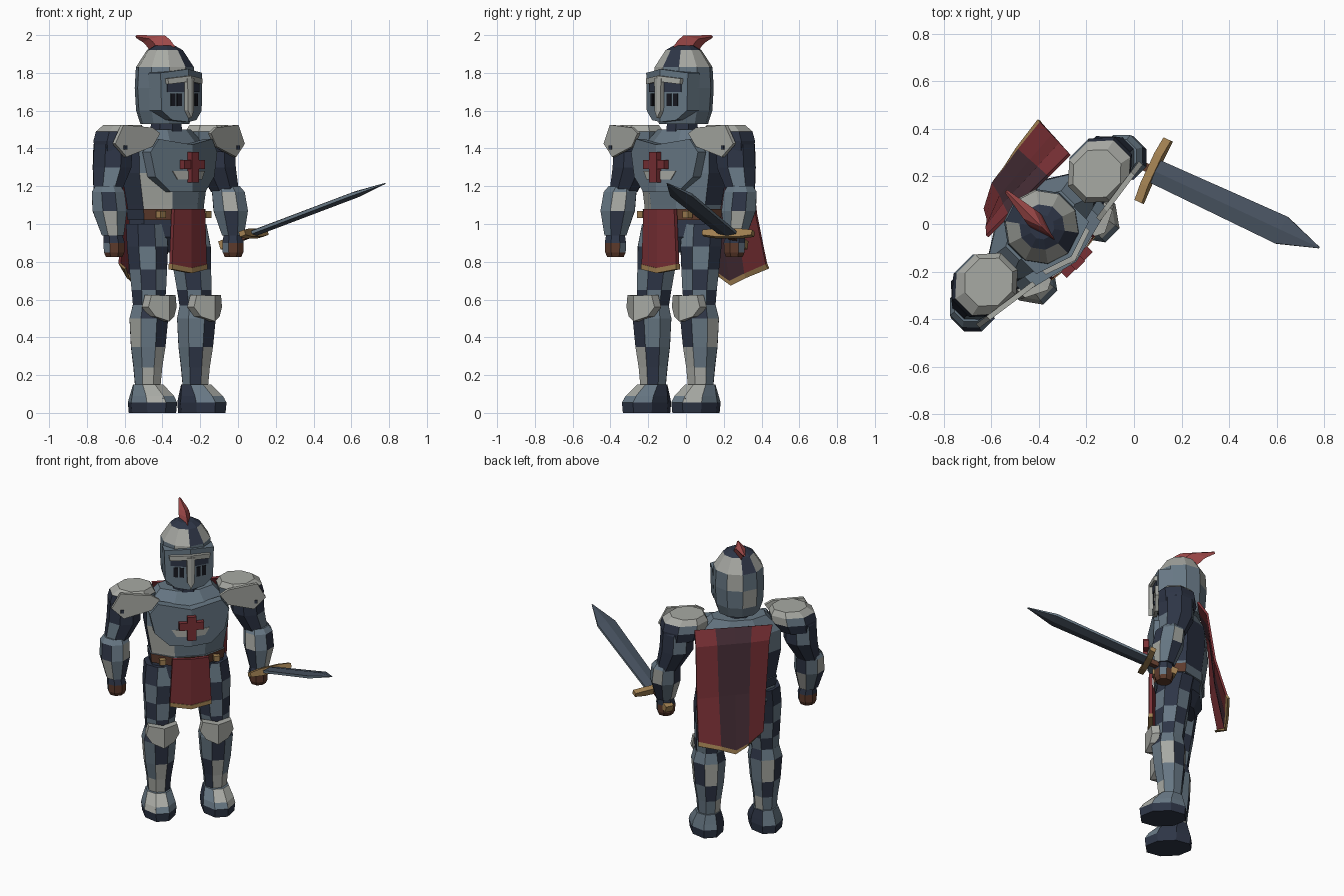
import bpy, bmesh, math
from mathutils import Matrix, Vector

if "Cube" in bpy.data.objects:
    bpy.data.objects.remove(bpy.data.objects["Cube"], do_unlink=True)

COLOURS = {
    "L": ("pale steel", (.39, .40, .37)), "M": ("blue steel", (.135, .185, .23)),
    "D": ("navy steel", (.027, .036, .062)), "R": ("red cloth", (.195, .03, .036)),
    "W": ("wine cloth", (.06, .026, .036)), "P": ("plume red", (.36, .07, .07)),
    "G": ("gold", (.36, .22, .085)), "B": ("brown leather", (.11, .043, .025)),
    "S": ("blade steel", (.06, .08, .11)), "K": ("eye black", (.008, .009, .014))}
KEYS = list(COLOURS)
MATS = []
for label, rgb in COLOURS.values():
    m = bpy.data.materials.new(label)
    m.use_nodes = True
    m.diffuse_color = (*rgb, 1)
    m.node_tree.nodes["Principled BSDF"].inputs["Base Color"].default_value = (*rgb, 1)
    MATS.append(m)

# The figure stands turned, looking towards +x -y
TURN = Matrix.Translation((-.38, -.02, 0)) @ Matrix.Rotation(math.pi / 4, 4, "Z")


def finish(name, bm, matrix=TURN):
    bmesh.ops.recalc_face_normals(bm, faces=bm.faces)
    bm.transform(matrix)
    mesh = bpy.data.meshes.new(name)
    bm.to_mesh(mesh)
    bm.free()
    for m in MATS:
        mesh.materials.append(m)
    ob = bpy.data.objects.new(name, mesh)
    bpy.context.collection.objects.link(ob)
    return ob


def skin(name, rings, pattern, matrix=TURN):
    """Closed rings joined band by band; one pattern word per band, one letter per side."""
    bm = bmesh.new()
    vs = [[bm.verts.new(p) for p in ring] for ring in rings]
    n = len(vs[0])
    for k in range(len(vs) - 1):
        word = pattern[k % len(pattern)]
        for i in range(n):
            j = (i + 1) % n
            f = bm.faces.new((vs[k][i], vs[k][j], vs[k + 1][j], vs[k + 1][i]))
            f.material_index = KEYS.index(word[i % len(word)])
    for ring, word in ((vs[0], pattern[0]), (vs[-1], pattern[-1])):
        bm.faces.new(ring).material_index = KEYS.index(word[0])
    return finish(name, bm, matrix)


def loft(name, sections, pattern, n=8, side=1):
    """Sections are (z, x, y, half width, half depth)."""
    rings = []
    for z, x, y, rx, ry in sections:
        angles = [2 * math.pi * (i + .5) / n for i in range(n)]
        rings.append([(side * (x + rx * 1.05 * math.cos(a)), y + ry * 1.05 * math.sin(a), z)
                      for a in angles])
    return skin(name, rings, pattern)


def plate(name, half, y, bend, thick, key, cx=0, sides=(1, -1)):
    """Upright plate from a half outline (x, z), bent back from its centre line."""
    bm = bmesh.new()
    for s in sides:
        front = [bm.verts.new((cx + s * x, y + bend * x, z)) for x, z in half]
        back = [bm.verts.new((cx + s * x, y + bend * x + thick, z)) for x, z in half]
        bm.faces.new(front)
        bm.faces.new(back[::-1])
        for i in range(len(half)):
            j = (i + 1) % len(half)
            bm.faces.new((front[i], front[j], back[j], back[i]))
    for f in bm.faces:
        f.material_index = KEYS.index(key)
    return finish(name, bm)


def box(name, centre, size, key, matrix=TURN):
    bm = bmesh.new()
    bmesh.ops.create_cube(bm, size=1, matrix=Matrix.Translation(centre) @ Matrix.Diagonal((*size, 1)))
    for f in bm.faces:
        f.material_index = KEYS.index(key)
    return finish(name, bm, matrix)


# Torso, hips, belt and neck
loft("torso", [(1.0, 0, 0, .22, .14), (1.1, 0, .005, .235, .15), (1.27, 0, .01, .265, .167),
               (1.4, 0, .01, .265, .16), (1.5, 0, .02, .17, .1)],
     ["DMDDLMMM", "DMDDLMMD", "DMMDMMMD", "M"])
loft("hips", [(.85, 0, 0, .15, .1), (.93, 0, 0, .24, .14), (1.04, 0, 0, .225, .14)], ["D", "DMMDDMDM"])
loft("belt", [(1.02, 0, 0, .235, .155), (1.08, 0, 0, .24, .157)], ["MMDDBBBB"])
loft("neck", [(1.44, 0, 0, .09, .09), (1.58, 0, 0, .08, .08)], ["D"])
for s in (1, -1):
    box("belt_buckle", (s * .17, -.13, 1.05), (.04, .035, .035), "G")

# Breastplate with its cross
plate("breastplate", [(0, 1.17), (.13, 1.17), (.22, 1.25), (.25, 1.38), (.2, 1.45), (0, 1.42)],
      -.195, .25, .06, "M")
plate("breastplate_trim", [(0, 1.235), (.09, 1.235), (.12, 1.28), (0, 1.28)], -.2, .25, .009, "L")
box("cross_upright", (0, -.202, 1.3), (.055, .035, .16), "R")
box("cross_bar", (0, -.197, 1.315), (.155, .035, .05), "R")

# Helmet, visor and plume
loft("helmet", [(1.53, 0, .01, .125, .125), (1.6, 0, .01, .147, .147), (1.72, 0, .01, .154, .154),
                (1.83, 0, .01, .148, .148), (1.92, 0, .01, .092, .092), (1.945, 0, .01, .05, .05)],
     ["M", "MMLMM", "MLMMM", "LLDLL", "D"], n=10)
plate("visor", [(0, 1.54), (.09, 1.55), (.15, 1.6), (.156, 1.8), (0, 1.82)], -.165, .33, .09, "M")
plate("brow_guard", [(0, 1.755), (.125, 1.74), (.13, 1.77), (0, 1.785)], -.188, .35, .03, "L")
plate("nose_guard", [(0, 1.56), (.022, 1.6), (.025, 1.77), (0, 1.77)], -.19, .2, .025, "L")
plate("brow_shadow_slot", [(.026, 1.7), (.12, 1.7), (.12, 1.745), (.026, 1.755)], -.17, .33, .009, "D")
for x in (.04, .076):
    plate("eye_slit", [(x, 1.625), (x + .025, 1.625), (x + .025, 1.69), (x, 1.69)], -.17, .33, .009, "K")
plume = [((-.05, 1.91), (.1, 1.9), .025), ((-.065, 1.94), (.13, 1.925), .035), ((-.03, 1.975), (.155, 1.95), .035),
         ((.01, 1.998), (.175, 1.962), .03), ((.22, 2.0), (.225, 1.985), .008)]
skin("plume", [[(0, *a), (w, (a[0] + b[0]) / 2, (a[1] + b[1]) / 2), (0, *b),
                (-w, (a[0] + b[0]) / 2, (a[1] + b[1]) / 2)] for a, b, w in plume], ["P"])

# Arms and legs, one set per side
for s, side in ((1, "left"), (-1, "right")):
    loft(side + "_upper_arm", [(1.48, .36, .015, .09, .1), (1.42, .385, .015, .1, .108), (1.3, .39, .015, .102, .108),
                               (1.17, .44, 0, .072, .078)], ["D", "DMDDDDDD", "DDDDDDMD"], side=s)
    loft(side + "_forearm", [(1.2, .445, -.01, .07, .07), (1.17, .45, -.015, .088, .09),
                             (1.07, .453, -.03, .092, .095), (.94, .45, -.05, .06, .06)],
         ["M", "LMDM", "DMLM"], side=s)
    loft(side + "_hand", [(.825, .445, -.055, .045, .045), (.85, .445, -.055, .056, .056),
                          (.9, .445, -.055, .058, .058), (.95, .45, -.05, .05, .05)], ["B", "BBBM", "D"], side=s)
    loft(side + "_pauldron", [(1.38, .36, .01, .12, .115), (1.44, .345, .01, .143, .128), (1.49, .335, .005, .14, .125),
                              (1.525, .322, .005, .105, .1)], ["D", "DMLMMLDD", "L"], side=s)
    plate(side + "_pauldron_flap", [(.19, 1.48), (.24, 1.41), (.41, 1.355), (.485, 1.425), (.43, 1.525), (.24, 1.51)],
          -.172, .14, .022, "L", sides=(s,))
    box(side + "_flap_rivet", (s * .42, -.115, 1.405), (.02, .012, .02), "D")

    loft(side + "_thigh", [(.55, .175, -.045, .085, .085), (.65, .17, -.04, .094, .094),
                           (.76, .165, -.03, .103, .103), (.88, .16, -.02, .113, .11), (1.0, .15, 0, .11, .11)],
         ["MD", "DM", "MD", "DDM"], side=s)
    loft(side + "_greave", [(.12, .178, -.04, .066, .068), (.24, .178, -.04, .076, .08),
                            (.35, .178, -.043, .093, .095), (.5, .178, -.048, .105, .106),
                            (.57, .176, -.048, .088, .09)],
         ["MMLMDLLM", "MDMMDLMM", "DLMMMDML", "MMDM"], side=s)
    plate(side + "_knee_guard", [(0, .485), (.07, .51), (.105, .56), (.09, .625), (0, .62)],
          -.195, .5, .05, "L", cx=s * .17)
    loft(side + "_boot", [(0, .185, -.082, .098, .142), (.055, .185, -.082, .104, .147),
                          (.09, .183, -.075, .098, .13), (.15, .18, -.045, .078, .085)],
         ["D", "MMDDMMLM", "MMDDMLLM"], side=s)
    for x in (.15, .22):
        box(side + "_boot_rivet", (s * x, -.195, .07), (.018, .022, .016), "D")

# Tabard with gold hem
plate("tabard", [(0, .765), (.13, .785), (.115, 1.08), (0, 1.08)], -.19, .12, .022, "R")
plate("tabard_hem", [(0, .74), (.13, .76), (.13, .787), (0, .767)], -.194, .12, .03, "G")

# Pleated cape with gold hem
bm = bmesh.new()
ROWS = [(1.47, .145), (1.38, .19), (1.05, .225), (.79, .285), (.765, .287)]
COLUMNS = [(-.19, -.09, -.07, 0), (-.06, 0, 0, .05), (.05, .07, .01, .09), (.17, .16, .03, .05), (.3, .31, .05, 0)]
grid = []
for r, (z, y) in enumerate(ROWS):
    t = r / 4
    grid.append([bm.verts.new((top * (1 - t) + low * t, y + pleat * t, z - dip * (r > 2)))
                 for top, low, pleat, dip in COLUMNS])
for r in range(4):
    for c in range(4):
        f = bm.faces.new((grid[r][c], grid[r][c + 1], grid[r + 1][c + 1], grid[r + 1][c]))
        f.material_index = KEYS.index("G" if r == 3 else "RWWR"[c])
cape = finish("cape", bm)
solid = cape.modifiers.new("thickness", "SOLIDIFY")
solid.thickness = .014
solid.offset = 0

# Sword: x runs along the blade, y across it
along = Vector((.7, -.325, .265)).normalized()
across = Vector((.325, .7, 0)).normalized()
flat = along.cross(across)
HELD = Matrix.Translation((.08, .225, .95)) @ Matrix((along, across, flat)).transposed().to_4x4()
skin("sword_blade", [[(x, w, e), (x, 0, h), (x, -w, e), (x, -w, -e), (x, 0, -h), (x, w, -e)]
                     for x, w, e, h in ((0, .052, .008, .018), (.63, .062, .008, .018), (.815, .003, .002, .003))],
     ["SSMSSM"], HELD)
skin("sword_guard", [[(x, y, h), (x + .036, y, h), (x + .036, y, -h), (x, y, -h)]
                     for x, y, h in ((-.015, -.145, .014), (-.02, -.07, .022), (-.02, .07, .022),
                                     (-.015, .145, .014))], ["G"], HELD)
box("sword_grip", (-.085, 0, 0), (.15, .036, .032), "B", HELD)
box("sword_pommel", (-.175, 0, 0), (.04, .055, .045), "G", HELD)
